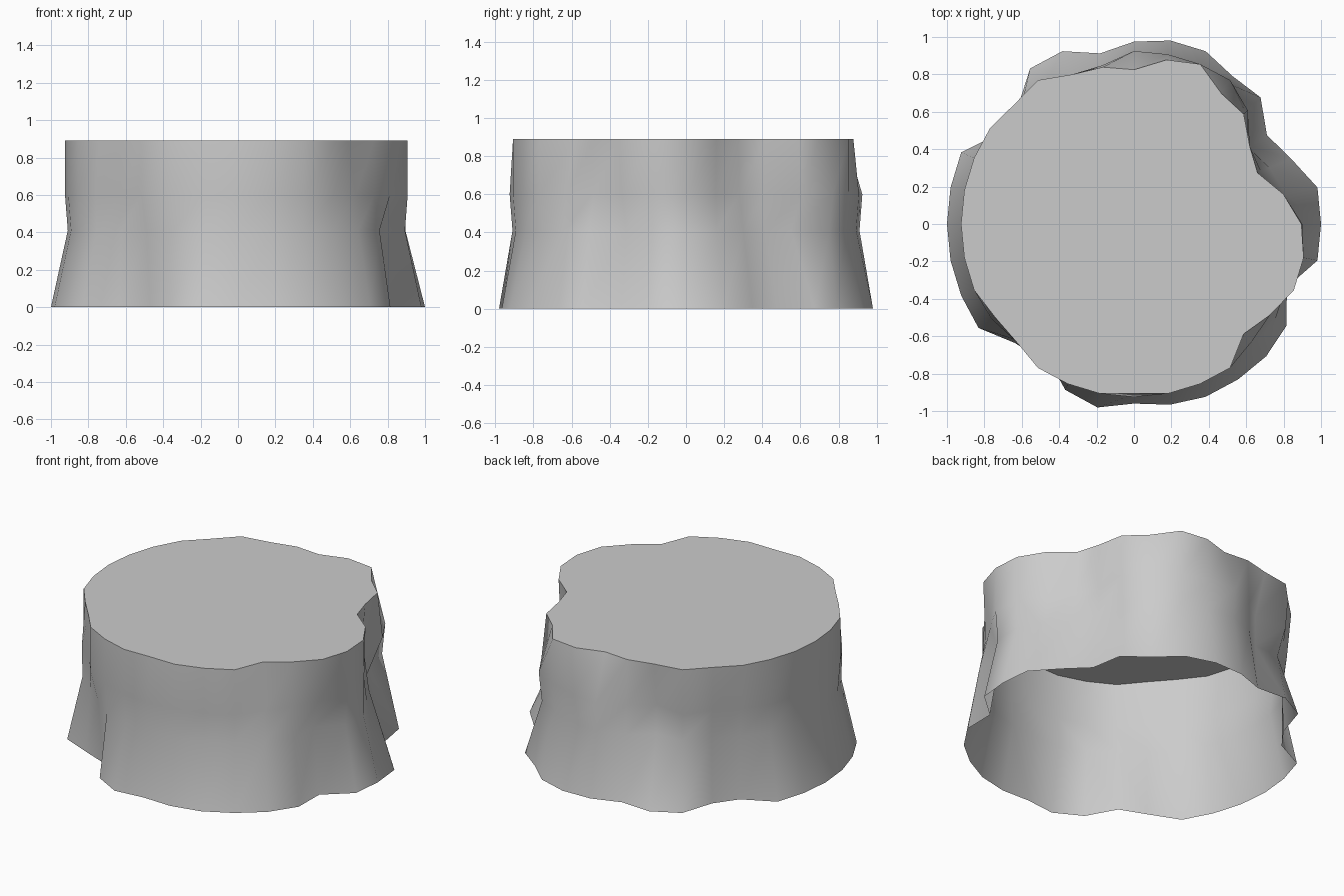
import bpy, bmesh, math

SEG = 32
# Each ring: height, rim radius, and dents {segment index: radius}
RINGS = [
    (0.0, 1.0, {2: .91, 3: .855, 4: .957, 5: .95, 8: .975, 9: .93, 12: .88, 13: .87,
                20: .90, 21: .845, 22: .96, 24: .96, 25: .985, 29: .98, 30: .885}),
    (0.41, .91, {0: .895, 1: .825, 2: .785, 3: .745, 4: .78, 5: .905, 9: .865, 10: .80,
                 11: .875, 12: .86, 13: .875, 20: .88, 21: .88, 29: .91, 30: .82}),
    (0.6, .925, {0: .9, 1: .80, 2: .735, 3: .735, 4: .86, 9: .865, 10: .80,
                 12: .88, 13: .90, 19: .915, 20: .885, 28: .89, 29: .875, 30: .88}),
    (0.89, .925, {0: .895, 1: .815, 2: .715, 3: .745, 4: .83, 5: .84, 7: .895, 8: .825,
                  9: .855, 10: .865, 12: .905, 19: .895, 20: .89, 24: .905,
                  28: .83, 29: .875}),
]

bm = bmesh.new()


def ring(z, rim, dents):
    out = []
    for k in range(SEG):
        a, r = math.tau * k / SEG, dents.get(k, rim)
        out.append(bm.verts.new((r * math.cos(a), r * math.sin(a), z)))
    return out


# Dented wall, open underneath
rings = [ring(*r) for r in RINGS]
for lo, hi in zip(rings, rings[1:]):
    for k in range(SEG):
        n = (k + 1) % SEG
        bm.faces.new((lo[k], lo[n], hi[n], hi[k]))

# Flat top
bm.faces.new(rings[-1])

mesh = bpy.data.meshes.new("rock_plateau")
bm.to_mesh(mesh)
bm.free()
obj = bpy.data.objects.new("rock_plateau", mesh)
bpy.context.collection.objects.link(obj)
bpy.context.view_layer.objects.active = obj
obj.select_set(True)
bpy.ops.object.shade_smooth_by_angle(angle=math.radians(68))
